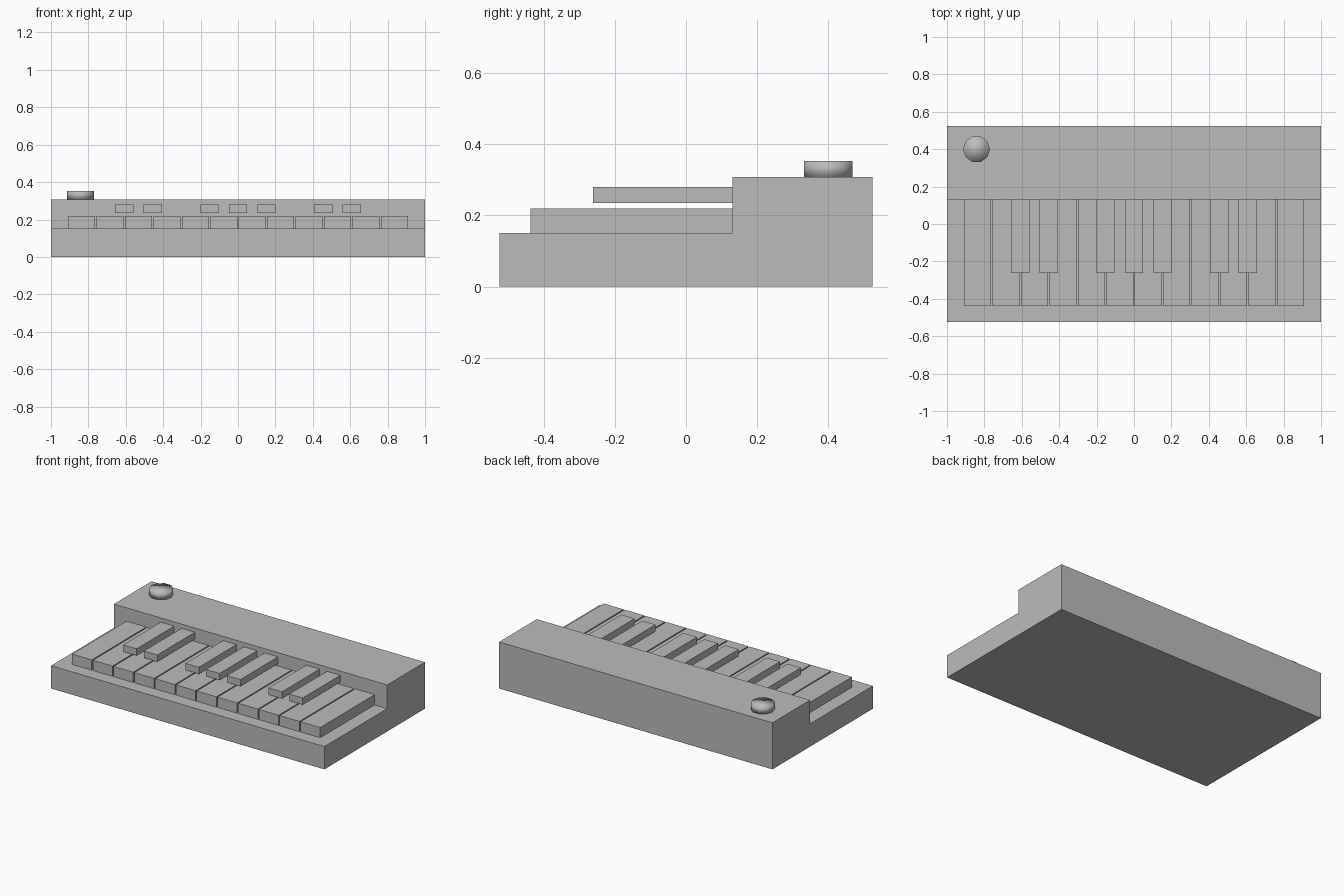
import bpy, bmesh, math
from mathutils import Matrix, Vector

if "Cube" in bpy.data.objects:
    bpy.data.objects.remove(bpy.data.objects["Cube"], do_unlink=True)

# Single plain grey finish
GREY = (0.5, 0.5, 0.5, 1)
grey = bpy.data.materials.new("plain grey")
grey.use_nodes = True
grey.diffuse_color = GREY
grey.node_tree.nodes["Principled BSDF"].inputs["Base Color"].default_value = GREY


def add_object(name, bm):
    bmesh.ops.recalc_face_normals(bm, faces=bm.faces)
    mesh = bpy.data.meshes.new(name)
    bm.to_mesh(mesh)
    bm.free()
    mesh.materials.append(grey)
    obj = bpy.data.objects.new(name, mesh)
    bpy.context.collection.objects.link(obj)
    return obj


def box(name, x, width, y0, y1, z0, z1):
    bm = bmesh.new()
    centre = Matrix.Translation((x, (y0 + y1) / 2, (z0 + z1) / 2))
    size = Matrix.Diagonal((width, y1 - y0, z1 - z0, 1))
    bmesh.ops.create_cube(bm, size=1, matrix=centre @ size)
    return add_object(name, bm)


DEPTH, STEP_Y = 0.525, 0.131
BED_Z, TOP_Z = 0.151, 0.308
PITCH = 0.152

# Stepped body: side profile swept across the width
profile = [(-DEPTH, 0), (DEPTH, 0), (DEPTH, TOP_Z),
           (STEP_Y, TOP_Z), (STEP_Y, BED_Z), (-DEPTH, BED_Z)]
bm = bmesh.new()
side = bm.faces.new([bm.verts.new((-1, y, z)) for y, z in profile])
swept = bmesh.ops.extrude_face_region(bm, geom=[side])["geom"]
bmesh.ops.translate(bm, vec=Vector((2, 0, 0)),
                    verts=[v for v in swept if isinstance(v, bmesh.types.BMVert)])
add_object("body", bm)

# Twelve natural keys
for i in range(12):
    box(f"natural_key_{i + 1}", (i - 5.5) * PITCH, 0.144, -0.438, STEP_Y, BED_Z, 0.219)

# Raised sharp keys, centred over the gaps between naturals
for i, gap in enumerate((-4, -3, -1, 0, 1, 3, 4)):
    box(f"sharp_key_{i + 1}", gap * PITCH, 0.098, -0.262, STEP_Y, 0.235, 0.28)

# Softly shaded round knob
bm = bmesh.new()
bmesh.ops.create_cone(bm, cap_ends=True, segments=10, radius1=0.072, radius2=0.072,
                      depth=0.045, matrix=Matrix.Translation((-0.842, 0.4, TOP_Z + 0.0225))
                      @ Matrix.Rotation(math.pi / 2, 4, "Z"))
for face in bm.faces:
    face.smooth = True
add_object("knob", bm)
